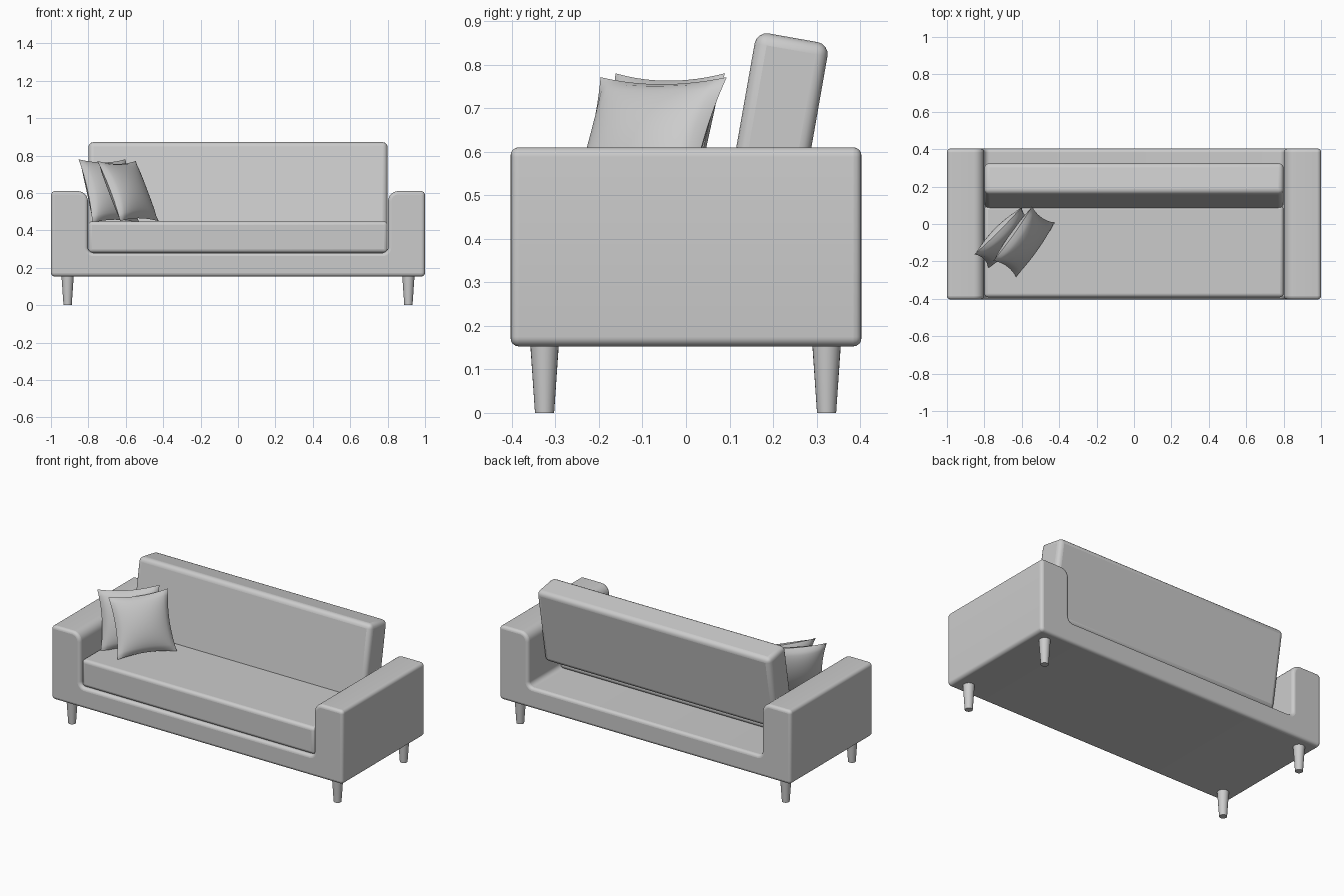
import bpy, bmesh
from math import radians, sin, cos, pi
from mathutils import Vector

if "Cube" in bpy.data.objects:
    bpy.data.objects.remove(bpy.data.objects["Cube"])


def add_object(name, bm, bevel=0.0, limit=40):
    bmesh.ops.recalc_face_normals(bm, faces=bm.faces)
    mesh = bpy.data.meshes.new(name)
    bm.to_mesh(mesh)
    bm.free()
    ob = bpy.data.objects.new(name, mesh)
    bpy.context.collection.objects.link(ob)
    if bevel:
        mod = ob.modifiers.new("soft_edges", 'BEVEL')
        mod.width = bevel
        mod.segments = 4
        mod.limit_method = 'ANGLE'
        mod.angle_limit = radians(limit)
    bpy.ops.object.select_all(action='DESELECT')
    ob.select_set(True)
    bpy.context.view_layer.objects.active = ob
    bpy.ops.object.shade_smooth_by_angle(angle=radians(40))
    return ob


def rounded_profile(corners, steps=6):
    """Round each right-angled (x, z, radius) corner with a short arc."""
    pts = []
    for i, (x, z, r) in enumerate(corners):
        p = Vector((x, z))
        a = (Vector(corners[i - 1][:2]) - p).normalized()
        b = (Vector(corners[(i + 1) % len(corners)][:2]) - p).normalized()
        centre = p + (a + b) * r
        for k in range(steps + 1):
            t = k / steps * pi / 2
            pts.append(centre - b * r * cos(t) - a * r * sin(t))
    return pts


def cushion_box(name, size, location, tilt=0.0, bevel=0.025):
    bm = bmesh.new()
    bmesh.ops.create_cube(bm, size=1)
    bmesh.ops.scale(bm, vec=size, verts=bm.verts)
    ob = add_object(name, bm, bevel)
    ob.location = location
    ob.rotation_euler.x = tilt
    return ob


def pillow(name, location, tilt, yaw, half=0.178, puff=0.06):
    bm = bmesh.new()
    n = 20
    for side in (-1, 1):
        grid = bmesh.ops.create_grid(bm, x_segments=n, y_segments=n, size=1)
        for v in grid['verts']:
            a, b = v.co.x, v.co.y
            bulge = max(0.0, (1 - a * a) * (1 - b * b)) ** 0.55
            v.co = (half * a * (1 - 0.10 * (1 - b * b)),
                    side * puff * bulge,
                    half * b * (1 - 0.10 * (1 - a * a)))
    bmesh.ops.remove_doubles(bm, verts=bm.verts, dist=0.0005)
    ob = add_object(name, bm)
    ob.location = location
    ob.rotation_euler = (-radians(tilt), 0, radians(yaw))
    return ob


# Frame: base and both arms as one U-shaped profile
outline = rounded_profile([
    (-1, 0.153, 0.022), (1, 0.153, 0.022), (1, 0.61, 0.022), (0.802, 0.61, 0.055),
    (0.802, 0.28, 0.03), (-0.802, 0.28, 0.03), (-0.802, 0.61, 0.055), (-1, 0.61, 0.022)])
bm = bmesh.new()
face = bm.faces.new([bm.verts.new((p.x, -0.403, p.y)) for p in outline])
extruded = bmesh.ops.extrude_face_region(bm, geom=[face])
bmesh.ops.translate(bm, vec=(0, 0.806, 0),
                    verts=[g for g in extruded['geom'] if isinstance(g, bmesh.types.BMVert)])
add_object("frame", bm, bevel=0.018, limit=60)

# Seat and leaning backrest
cushion_box("seat", (1.6, 0.49, 0.168), (0, -0.147, 0.364), bevel=0.02)
cushion_box("backrest", (1.6, 0.17, 0.475), (0, 0.205, 0.628), tilt=-radians(10), bevel=0.028)

# Tapered legs
for side, sx in (("left", -1), ("right", 1)):
    for end, y in (("front", -0.325), ("back", 0.323)):
        bm = bmesh.new()
        bmesh.ops.create_cone(bm, cap_ends=True, segments=24,
                              radius1=0.022, radius2=0.033, depth=0.16)
        leg = add_object(f"{end}_{side}_leg", bm)
        leg.location = (sx * 0.911, y, 0.08)

# Throw pillows leaning in the corner
pillow("rear_pillow", (-0.69, -0.073, 0.61), 17, 45)
pillow("front_pillow", (-0.588, -0.095, 0.61), 25, 54.5)
